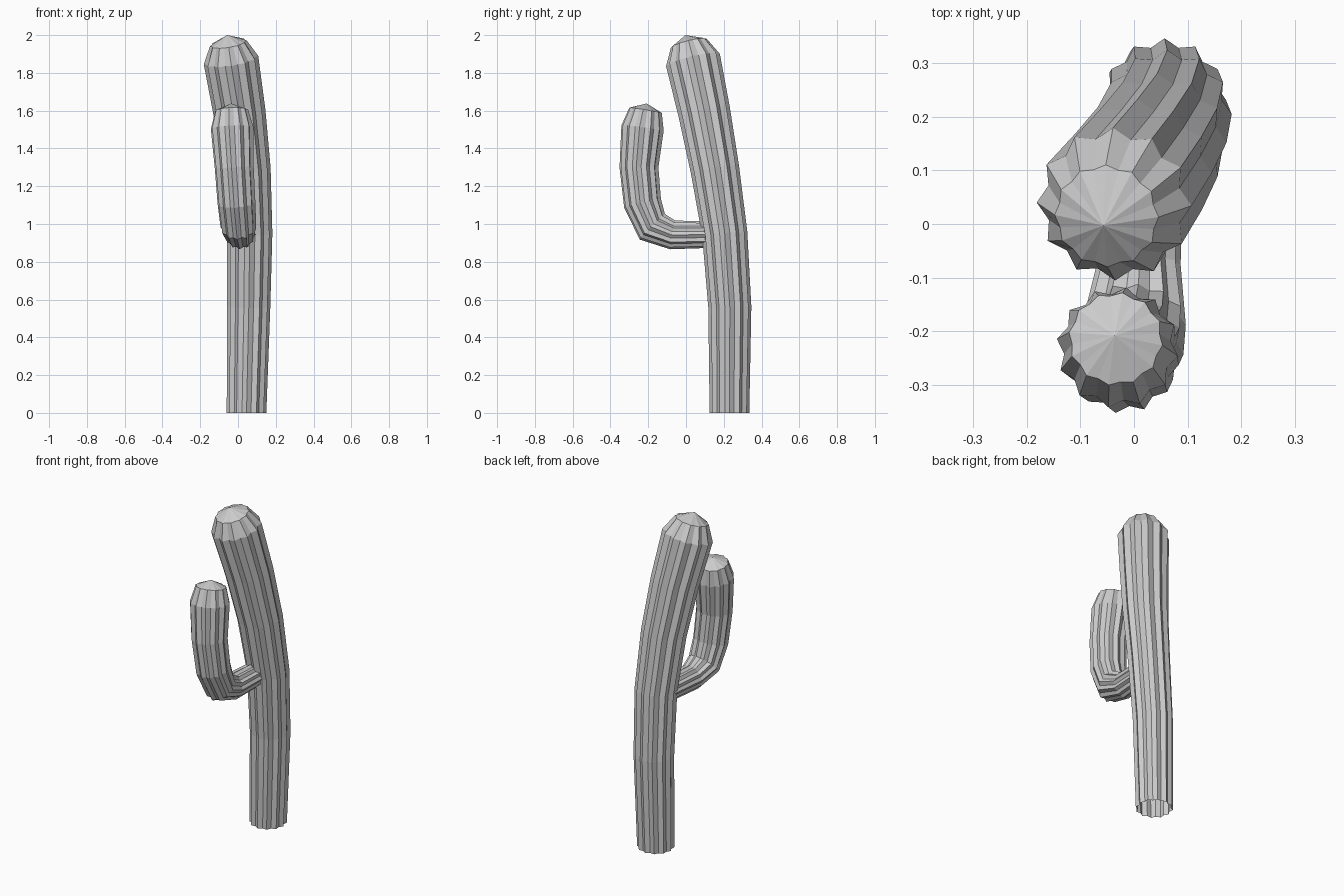
import bpy, bmesh, math
from mathutils import Vector

if "Cube" in bpy.data.objects:
    bpy.data.objects.remove(bpy.data.objects["Cube"])

RIBS = 12


def ribbed_stem(name, stations, tip, start_dir, side):
    """Sweep a star-shaped section along (x, y, z, radius) stations, closed by a domed tip."""
    pts = [Vector(s[:3]) for s in stations]
    bm = bmesh.new()
    rings = []
    last = len(pts) - 1
    u = Vector(side)
    for i, p in enumerate(pts):
        if i == 0:
            t = Vector(start_dir)
        elif i == last:
            t = (p - pts[i - 1]).normalized()
        else:
            t = ((p - pts[i - 1]).normalized() + (pts[i + 1] - p).normalized()).normalized()
        # carry the section direction along the path without twisting
        u = (u - t * u.dot(t)).normalized()
        v = t.cross(u)
        valley = 0.93 if i == last else 0.875
        ring = []
        for k in range(RIBS * 2):
            a = math.pi * k / RIBS
            r = stations[i][3] * (valley if k % 2 else 1.0)
            ring.append(bm.verts.new(p + (u * math.cos(a) + v * math.sin(a)) * r))
        rings.append(ring)
    n = RIBS * 2
    for a, b in zip(rings, rings[1:]):
        for k in range(n):
            bm.faces.new((a[k], a[(k + 1) % n], b[(k + 1) % n], b[k]))
    apex = bm.verts.new(tip)
    for k in range(n):
        bm.faces.new((rings[-1][k], rings[-1][(k + 1) % n], apex))
    mesh = bpy.data.meshes.new(name)
    bm.to_mesh(mesh)
    bm.free()
    obj = bpy.data.objects.new(name, mesh)
    bpy.context.collection.objects.link(obj)
    return obj


# Leaning main stem, open at the ground
ribbed_stem("cactus_trunk", [
    (0.045, 0.230, 0.00, 0.105),
    (0.057, 0.232, 0.56, 0.114),
    (0.062, 0.205, 0.95, 0.120),
    (0.044, 0.153, 1.29, 0.129),
    (0.008, 0.097, 1.59, 0.138),
    (-0.037, 0.037, 1.868, 0.146),
    (-0.051, 0.015, 1.957, 0.098),
], (-0.057, -0.003, 2.0), (0, 0, 1), (0, -1, 0))

# Side arm: leaves the trunk toward the front, then turns upward
ribbed_stem("cactus_arm", [
    (0.025, 0.170, 0.945, 0.070),
    (0.010, -0.070, 0.942, 0.077),
    (0.002, -0.178, 0.985, 0.095),
    (-0.008, -0.230, 1.110, 0.101),
    (-0.020, -0.249, 1.300, 0.104),
    (-0.031, -0.230, 1.508, 0.114),
    (-0.034, -0.214, 1.602, 0.088),
], (-0.036, -0.208, 1.638), (0, -1, 0), (0, 0, -1))
